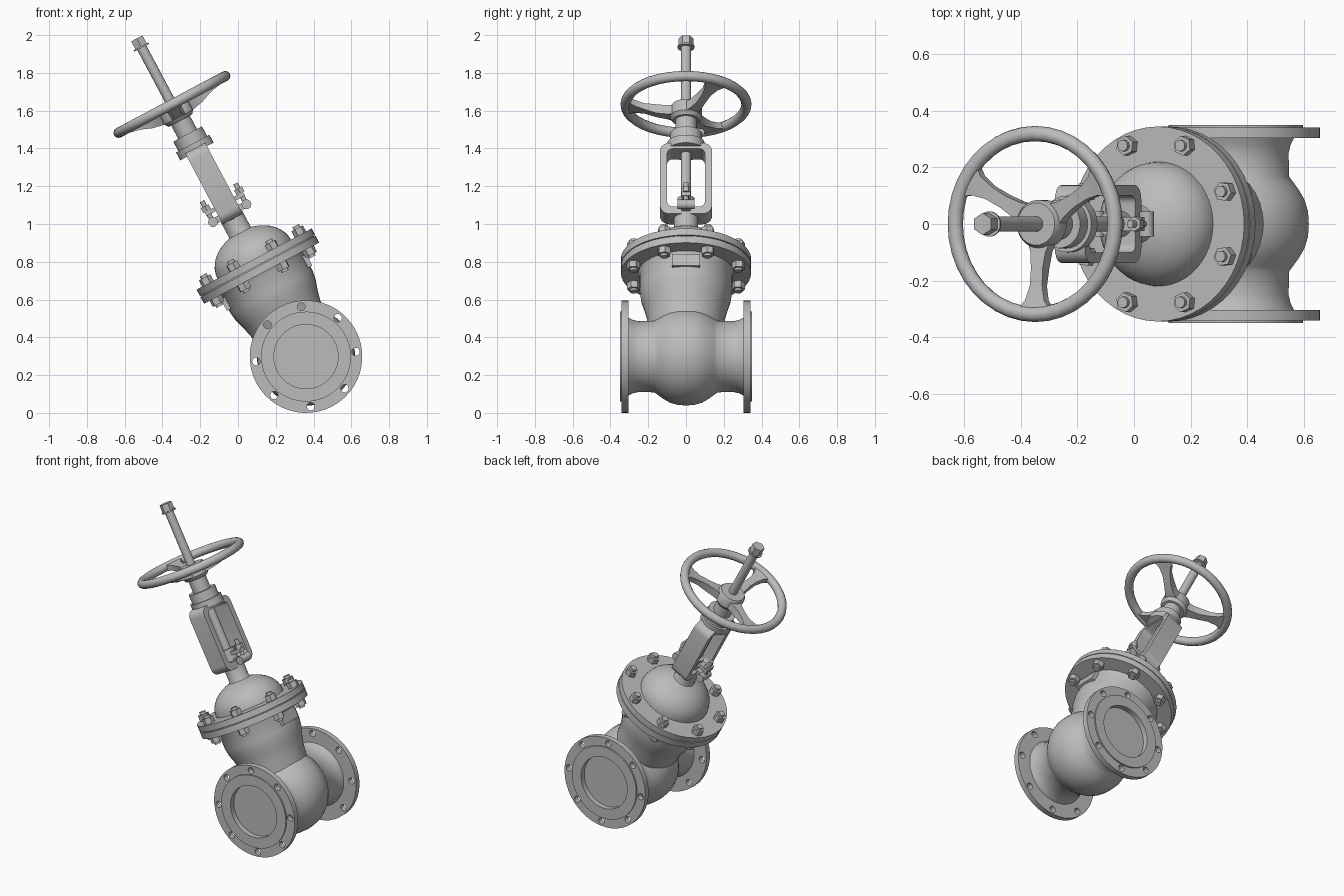
import bpy, bmesh, math
from math import sin, cos, pi, radians
from mathutils import Matrix, Vector

if "Cube" in bpy.data.objects:
    bpy.data.objects.remove(bpy.data.objects["Cube"])

# Valve frame: pipe axis along y through the origin, stem along local z, tilted as a whole
TILT = Matrix.Translation((0.36, 0, 0.298)) @ Matrix.Rotation(radians(-28), 4, 'Y')

grey = bpy.data.materials.new("cast_grey")
grey.diffuse_color = (0.5, 0.5, 0.5, 1)
grey.use_nodes = True
grey.node_tree.nodes["Principled BSDF"].inputs["Base Color"].default_value = grey.diffuse_color


def finish(name, bm, angle=35, smooth=True, cutter=None):
    bmesh.ops.remove_doubles(bm, verts=bm.verts, dist=1e-5)
    bmesh.ops.recalc_face_normals(bm, faces=bm.faces)
    me = bpy.data.meshes.new(name)
    bm.to_mesh(me)
    bm.free()
    me.transform(TILT)
    me.materials.append(grey)
    ob = bpy.data.objects.new(name, me)
    bpy.context.collection.objects.link(ob)
    bpy.ops.object.select_all(action='DESELECT')
    bpy.context.view_layer.objects.active = ob
    ob.select_set(True)
    if cutter:
        mod = ob.modifiers.new("holes", 'BOOLEAN')
        mod.object, mod.operation, mod.solver = cutter, 'DIFFERENCE', 'EXACT'
        bpy.ops.object.modifier_apply(modifier="holes")
    if smooth:
        bpy.ops.object.shade_smooth_by_angle(angle=radians(angle))
    return ob


def lathe(name, profile, segs=32, axis='Z', closed=False, cutter=None):
    """Spin (radius, height) points about the local z or y axis."""
    bm = bmesh.new()
    vs = [bm.verts.new((r, 0, h) if axis == 'Z' else (r, h, 0)) for r, h in profile]
    es = [bm.edges.new(p) for p in zip(vs, vs[1:])]
    if closed:
        es.append(bm.edges.new((vs[-1], vs[0])))
    bmesh.ops.spin(bm, geom=vs + es, cent=(0, 0, 0), angle=2 * pi, steps=segs,
                   axis=(0, 0, 1) if axis == 'Z' else (0, 1, 0), use_duplicate=False)
    return finish(name, bm, cutter=cutter)


def rod(bm, x, y, z0, z1, r, segs=12, turn=0):
    m = Matrix.Translation((x, y, (z0 + z1) / 2)) @ Matrix.Rotation(turn, 4, 'Z')
    bmesh.ops.create_cone(bm, cap_ends=True, segments=segs, radius1=r, radius2=r,
                          depth=z1 - z0, matrix=m)


def cross_rod(bm, x, z, half, r, segs=16, y=0):
    m = Matrix.Translation((x, y, z)) @ Matrix.Rotation(pi / 2, 4, 'X')
    bmesh.ops.create_cone(bm, cap_ends=True, segments=segs, radius1=r, radius2=r,
                          depth=2 * half, matrix=m)


def box(bm, x, y, z, sx, sy, sz):
    bmesh.ops.create_cube(bm, size=1, matrix=Matrix.Translation((x, y, z))
                          @ Matrix.Diagonal((sx, sy, sz, 1)))


def rounded_rect(half_w, z0, z1, rad, n=5):
    pts = []
    for cy, cz, a in ((1, z1 - rad, 0), (-1, z1 - rad, 90), (-1, z0 + rad, 180), (1, z0 + rad, 270)):
        for i in range(n + 1):
            t = radians(a + 90 * i / n)
            pts.append((cy * (half_w - rad) + rad * cos(t), cz + rad * sin(t)))
    return pts


# Bulbous body with its two pipe stubs
half = [(0.26, 0), (0.257, 0.045), (0.245, 0.085), (0.225, 0.12), (0.203, 0.15),
        (0.19, 0.168), (0.188, 0.25), (0.195, 0.28), (0.212, 0.315), (0, 0.315)]
lathe("body", [(r, -h) for r, h in half[:0:-1]] + half, axis='Y')

# Neck rising from the body to the bonnet joint
lathe("body_neck", [(0, 0.1), (0.185, 0.1), (0.2, 0.17), (0.207, 0.23), (0.222, 0.29), (0.238, 0.34),
                    (0.245, 0.39), (0.245, 0.48), (0.255, 0.505), (0, 0.505)])

# Pipe flanges with bolt holes and raised faces
bm = bmesh.new()
for k in range(8):
    a = radians(22.5 + 45 * k)
    cross_rod(bm, 0.265 * cos(a), 0.265 * sin(a), 0.5, 0.021)
holes = finish("hole_cutter", bm, smooth=False)
holes.hide_render = True
holes.hide_set(True)
for side, label in ((-1, "front"), (1, "back")):
    prof = [(0.17, 0.305), (0.298, 0.305), (0.298, 0.341), (0.238, 0.341), (0.238, 0.35), (0.17, 0.35)]
    lathe(label + "_pipe_flange", [(r, side * h) for r, h in prof], 48, 'Y', True, holes)

# Bolted joint: body flange, gasket, bonnet flange with dome and neck
lathe("body_flange", [(0, 0.5), (0.345, 0.5), (0.345, 0.541), (0, 0.541)], 48)
lathe("gasket", [(0, 0.538), (0.335, 0.538), (0.335, 0.549), (0, 0.549)], 48)
dome = [(0.22 * cos(t), 0.585 + 0.165 * sin(t)) for t in [radians(a) for a in range(0, 73, 9)]]
lathe("bonnet", [(0, 0.546), (0.345, 0.546), (0.345, 0.585)] + dome
      + [(0.064, 0.75), (0.064, 0.84), (0, 0.84)], 48)

bm = bmesh.new()
for k in range(8):
    a = radians(22.5 + 45 * k)
    x, y = 0.3 * cos(a), 0.3 * sin(a)
    rod(bm, x, y, 0.585, 0.622, 0.035, 6, a)
    rod(bm, x, y, 0.463, 0.5, 0.035, 6, a)
    rod(bm, x, y, 0.45, 0.638, 0.02)
finish("bonnet_bolts", bm)

# Blank name plates on both sides of the neck
bm = bmesh.new()
for s in (-1, 1):
    box(bm, s * 0.243, 0, 0.445, 0.026, 0.15, 0.07)
finish("name_plates", bm, smooth=False)

# Yoke: open rounded frame
bm = bmesh.new()
outer, inner = rounded_rect(0.138, 0.825, 1.25, 0.05), rounded_rect(0.1, 0.868, 1.215, 0.03)
loops = [[bm.verts.new((x, y, z)) for y, z in pts]
         for x, pts in ((-0.06, outer), (0.06, outer), (0.06, inner), (-0.06, inner))]
n = len(outer)
for j in range(4):
    a, b = loops[j], loops[(j + 1) % 4]
    for i in range(n):
        bm.faces.new((a[i], a[(i + 1) % n], b[(i + 1) % n], b[i]))
finish("yoke", bm)

# Gland: lugs, pivot pins, follower, plate and two nuts
bm = bmesh.new()
box(bm, 0, 0, 0.86, 0.19, 0.05, 0.035)
rod(bm, 0, 0, 0.86, 0.945, 0.046, 20)
box(bm, 0, 0, 0.915, 0.23, 0.05, 0.022)
for s in (-1, 1):
    cross_rod(bm, s * 0.1, 0.86, 0.045, 0.026)
    rod(bm, s * 0.1, 0, 0.85, 0.985, 0.013)
    rod(bm, s * 0.1, 0, 0.926, 0.955, 0.027, 6)
finish("gland", bm)

# Bearing housing above the yoke and sleeve up to the wheel
lathe("bearing_housing", [(0, 1.23), (0.1, 1.23), (0.1, 1.277), (0.086, 1.277), (0.086, 1.335),
                          (0.056, 1.335), (0.056, 1.43), (0, 1.43)])

# Handwheel: rim, hub and three flared spokes
bm = bmesh.new()
lathe("wheel_rim", [(0.32 + 0.027 * cos(i * pi / 6), 1.512 + 0.027 * sin(i * pi / 6))
                    for i in range(12)], 40, closed=True)
lathe("wheel_hub", [(0, 1.415), (0.07, 1.415), (0.085, 1.435), (0.085, 1.49), (0.075, 1.505), (0, 1.505)])
stations = [(0.06, 0.045, 1.46), (0.1, 0.03, 1.465), (0.16, 0.023, 1.475), (0.22, 0.025, 1.488),
            (0.27, 0.038, 1.5), (0.312, 0.07, 1.51)]
for k in range(3):
    turn = Matrix.Rotation(radians(30 + 120 * k), 4, 'Z')
    prev = None
    for r, w, z in stations:
        t = 0.026 if r < 0.2 else 0.018
        ring = [bm.verts.new(turn @ Vector((r, y, z + h)))
                for y, h in ((-w, -t), (w, -t), (w, t), (-w, t))]
        if prev:
            for i in range(4):
                bm.faces.new((prev[i], prev[(i + 1) % 4], ring[(i + 1) % 4], ring[i]))
        else:
            bm.faces.new(ring)
        prev = ring
    bm.faces.new(prev)
finish("wheel_spokes", bm)

# Rising stem with washer and hex end
bm = bmesh.new()
rod(bm, 0, 0, 0.84, 1.87, 0.027, 20)
rod(bm, 0, 0, 1.852, 1.86, 0.045, 20)
rod(bm, 0, 0, 1.86, 1.908, 0.039, 6)
finish("stem", bm)
